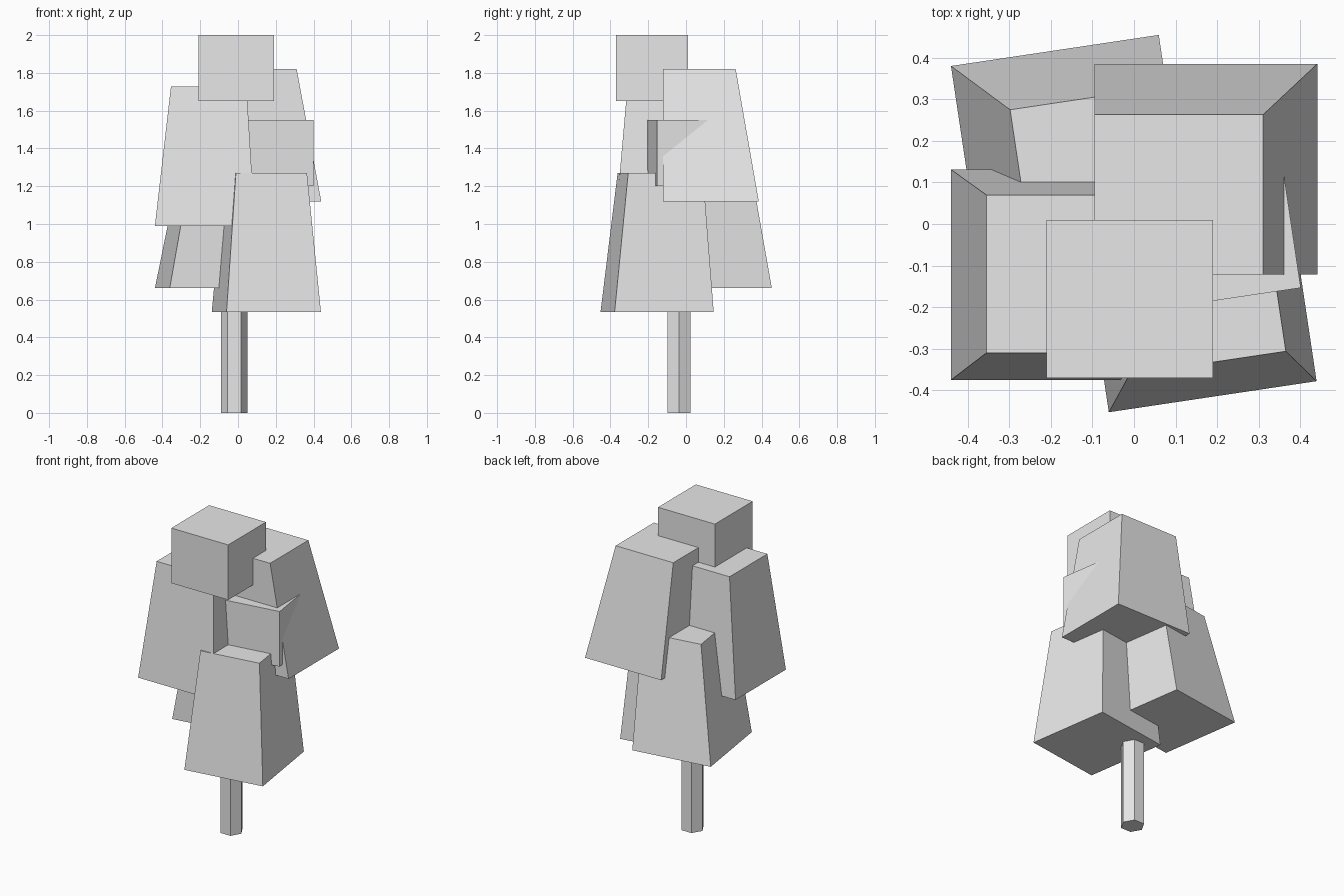
import bpy, bmesh
from math import radians
from mathutils import Matrix, Vector

cube = bpy.data.objects.get("Cube")
if cube:
    bpy.data.objects.remove(cube)

grey = bpy.data.materials.new("light grey")
grey.use_nodes = True
grey.diffuse_color = (0.8, 0.8, 0.8, 1)
grey.node_tree.nodes["Principled BSDF"].inputs["Base Color"].default_value = (0.8, 0.8, 0.8, 1)

TURN = 8.5


def finish(name, bm, location, turn=0):
    bmesh.ops.recalc_face_normals(bm, faces=bm.faces)
    mesh = bpy.data.meshes.new(name)
    bm.to_mesh(mesh)
    bm.free()
    mesh.materials.append(grey)
    obj = bpy.data.objects.new(name, mesh)
    obj.location = location
    obj.rotation_euler.z = radians(turn)
    bpy.context.collection.objects.link(obj)


def foliage(name, location, bottom, top, height, shift=(0, 0), turn=0):
    """Tapered block standing on location; shift moves its top in its own axes."""
    bm = bmesh.new()
    bmesh.ops.create_cube(bm, size=1)
    for v in bm.verts:
        upper = v.co.z > 0
        size = top if upper else bottom
        offset = Vector(shift) if upper else Vector((0, 0))
        v.co = (v.co.x * size[0] + offset.x, v.co.y * size[1] + offset.y, height if upper else 0)
    finish(name, bm, location, turn)


# Plain blocks: crown and a turned one between the big clumps
BLOCK = (0.40, 0.38)
foliage("crown_block", (-0.01, -0.18, 1.65), BLOCK, BLOCK, 0.35)
foliage("middle_block", (0.175, 0.005, 1.2), BLOCK, BLOCK, 0.35, turn=TURN)

# Clumps that taper evenly on all sides
foliage("right_clump", (-0.175, -0.122, 0.99), (0.53, 0.506), (0.40, 0.38), 0.737, (0.02, 0.002))
foliage("front_low_clump", (0.15, -0.153, 0.535), (0.505, 0.53), (0.38, 0.40), 0.735,
        (0, 0.017), TURN)

# Clumps that taper only on their two outer sides
foliage("left_back_clump", (0.173, 0.132, 1.12), (0.535, 0.506), (0.405, 0.384), 0.70,
        (-0.065, -0.061))
foliage("back_low_clump", (-0.151, 0.155, 0.66), (0.505, 0.53), (0.38, 0.405), 0.70,
        (0.0625, -0.0625), TURN)

# Six-sided trunk
bm = bmesh.new()
bmesh.ops.create_cone(bm, cap_ends=True, segments=6, radius1=0.07, radius2=0.07, depth=0.9,
                      matrix=Matrix.Translation((0, 0, 0.45)) @ Matrix.Rotation(radians(90), 4, "Z"))
finish("trunk", bm, (-0.02, -0.037, 0))
